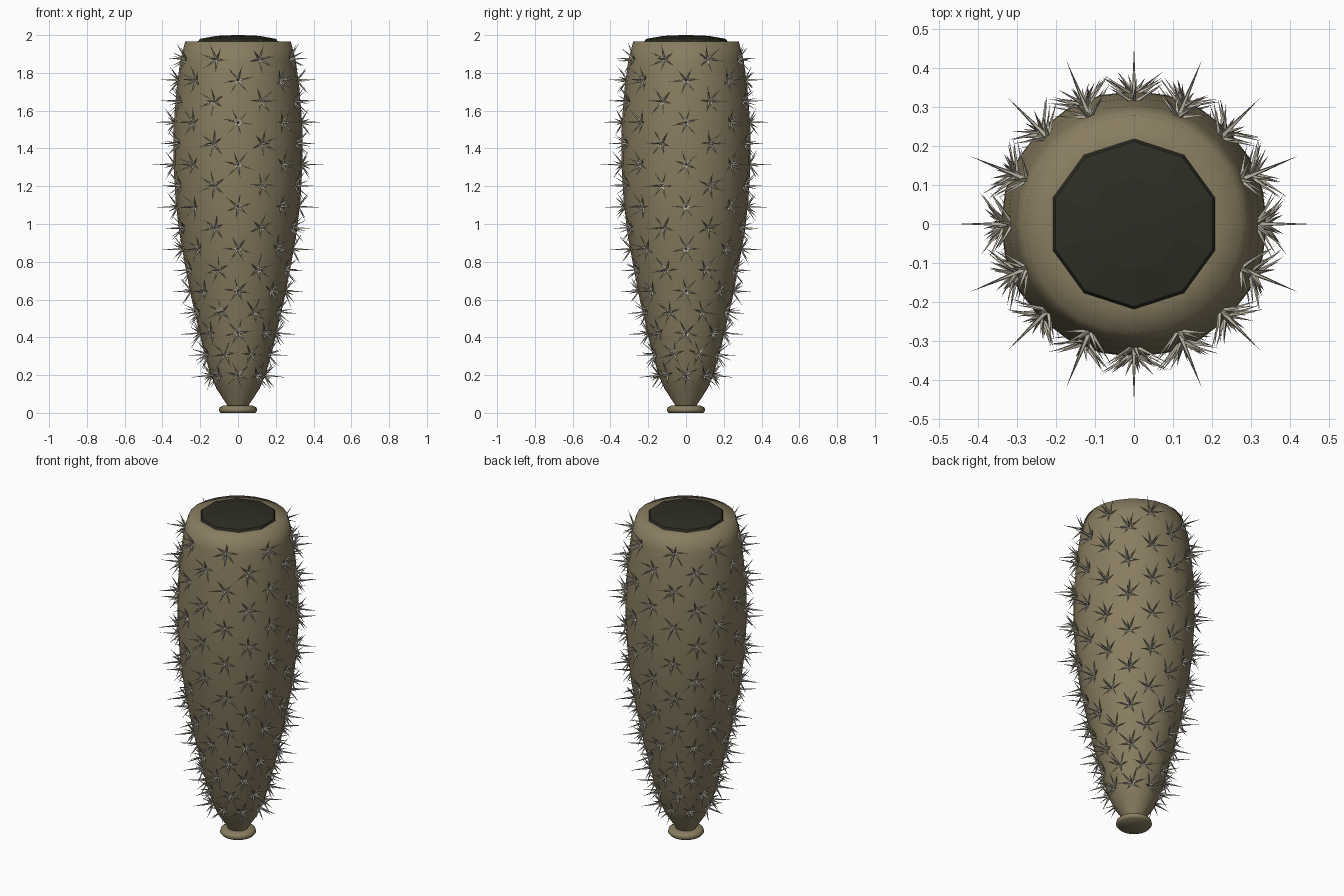
import bpy, bmesh, math, random
from mathutils import Vector

random.seed(4)
cube = bpy.data.objects.get("Cube")
if cube:
    bpy.data.objects.remove(cube, do_unlink=True)


def material(name, rgb):
    m = bpy.data.materials.new(name)
    m.use_nodes = True
    m.diffuse_color = (*rgb, 1)
    m.node_tree.nodes["Principled BSDF"].inputs["Base Color"].default_value = (*rgb, 1)
    return m


def add_object(name, bm, mat, smooth):
    bmesh.ops.recalc_face_normals(bm, faces=bm.faces)
    for f in bm.faces:
        f.smooth = smooth
    mesh = bpy.data.meshes.new(name)
    bm.to_mesh(mesh)
    bm.free()
    mesh.materials.append(mat)
    ob = bpy.data.objects.new(name, mesh)
    bpy.context.scene.collection.objects.link(ob)
    return ob


def lathe(name, profile, sides, mat, smooth=True):
    """Revolve (radius, height) points about z, closing both ends."""
    bm = bmesh.new()
    rings = []
    for r, z in profile:
        ring = []
        for i in range(sides):
            a = math.tau * i / sides + math.pi / 2
            ring.append(bm.verts.new((r * math.cos(a), r * math.sin(a), z)))
        rings.append(ring)
    for low, high in zip(rings, rings[1:]):
        for i in range(sides):
            j = (i + 1) % sides
            bm.faces.new((low[i], low[j], high[j], high[i]))
    bm.faces.new(rings[0][::-1])
    bm.faces.new(rings[-1])
    return add_object(name, bm, mat, smooth)


skin = material("olive brown skin", (0.25, 0.205, 0.12))
dark = material("dark cap", (0.027, 0.027, 0.018))
bone = material("pale spine", (0.50, 0.46, 0.37))

# Stem: tapered club shape with a narrow foot and a flat rim
stem = [(0.05, 0.02), (0.06, 0.045), (0.115, 0.13), (0.145, 0.2), (0.18, 0.32),
        (0.21, 0.45), (0.245, 0.6), (0.28, 0.78), (0.31, 0.95), (0.33, 1.12),
        (0.342, 1.32), (0.34, 1.53), (0.325, 1.72), (0.305, 1.87), (0.28, 1.965),
        (0.2, 1.968)]
lathe("stem", stem, 24, skin)

# Rounded disc under the stem
foot = lathe("foot", [(0.092, 0), (0.102, 0.012), (0.098, 0.028), (0.08, 0.038), (0.04, 0.04)],
             20, skin)

# Ten-sided dark cap on the rim
cap = lathe("cap", [(0.222, 1.962), (0.212, 1.98), (0.12, 1.996), (0.02, 2.0)], 10, dark, False)


def stem_radius(z):
    for (r0, z0), (r1, z1) in zip(stem, stem[1:]):
        if z0 <= z <= z1:
            return r0 + (r1 - r0) * (z - z0) / (z1 - z0)


def spine(bm, base, direction, length, radius):
    """Thin four-sided needle."""
    side = direction.orthogonal().normalized()
    up = direction.cross(side)
    ring = [bm.verts.new(base + radius * (side * math.cos(a) + up * math.sin(a)))
            for a in (0, math.pi / 2, math.pi, math.pi * 1.5)]
    tip = bm.verts.new(base + direction * length)
    for i in range(4):
        bm.faces.new((ring[i], ring[(i + 1) % 4], tip))
    bm.faces.new(ring[::-1])


# Spine clusters in staggered rows, each a star around one central needle
bm = bmesh.new()
rows, around, arms = 16, 8, 6
for row in range(rows):
    z = 0.2 + row * 0.1115
    r = stem_radius(z)
    slope = (stem_radius(z + 0.03) - stem_radius(z - 0.03)) / 0.06
    for k in range(around):
        a = math.tau * (k + 0.5 * (row % 2)) / around
        radial = Vector((math.cos(a), math.sin(a), 0))
        out = (radial - Vector((0, 0, slope * 0.3))).normalized()
        tangent = Vector((-math.sin(a), math.cos(a), 0))
        rise = out.cross(tangent)
        base = radial * (r - 0.008) + Vector((0, 0, z))
        spine(bm, base, out, 0.123, 0.008)
        turn = random.uniform(0, math.tau)
        for i in range(arms):
            t = turn + math.tau * i / arms + random.uniform(-0.15, 0.15)
            tilt = math.radians(random.uniform(52, 66))
            across = tangent * math.cos(t) + rise * math.sin(t)
            spine(bm, base, out * math.cos(tilt) + across * math.sin(tilt),
                  random.uniform(0.085, 0.105), 0.007)
add_object("spines", bm, bone, False)
